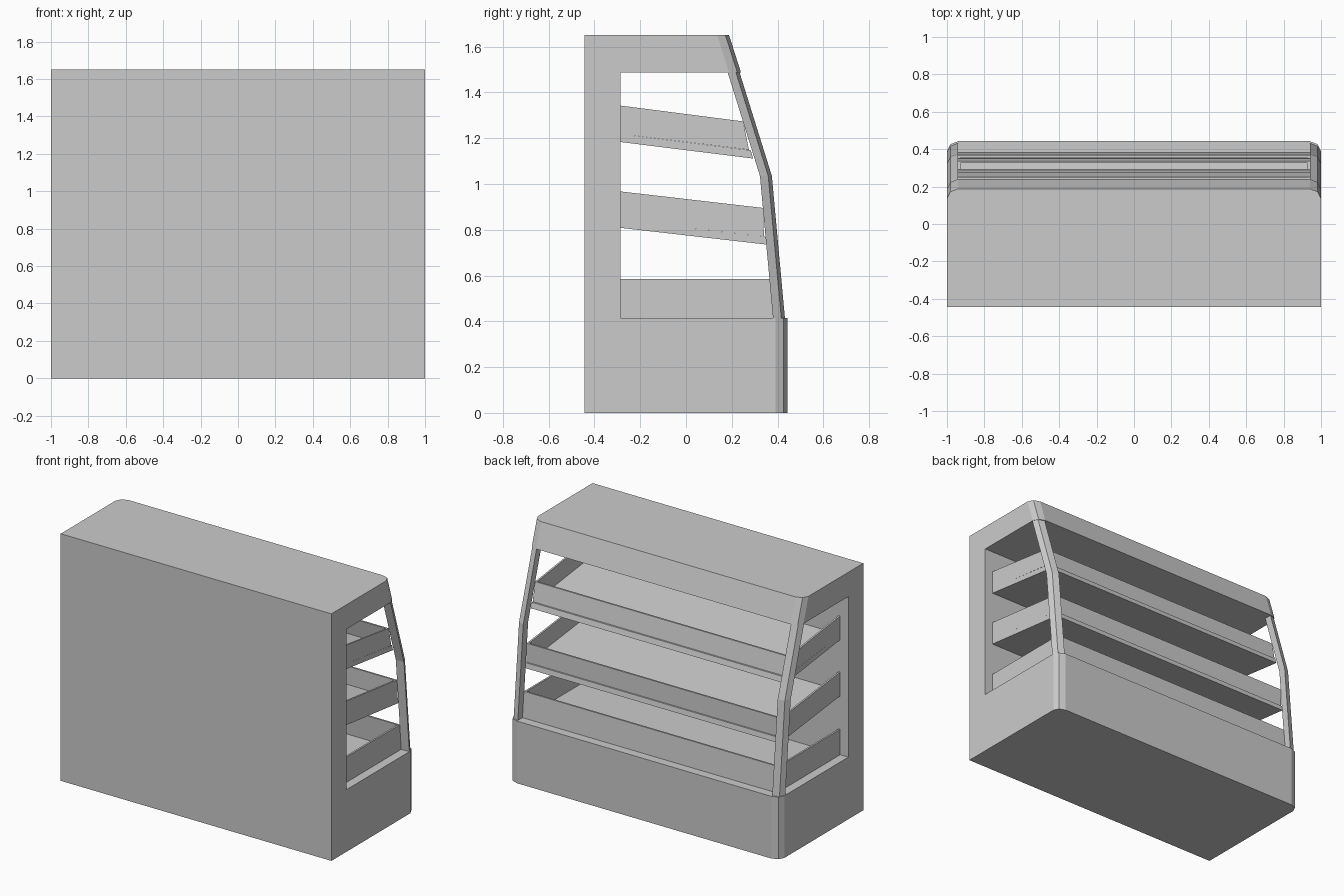
import bpy, bmesh

if "Cube" in bpy.data.objects:
    bpy.data.objects.remove(bpy.data.objects["Cube"])


def loft(name, rings, mirror=False):
    """Solid skinned through rings that share a vertex count."""
    bm = bmesh.new()
    vs = [[bm.verts.new(p) for p in r] for r in rings]
    n = len(rings[0])
    for a, b in zip(vs, vs[1:]):
        for i in range(n):
            j = (i + 1) % n
            bm.faces.new((a[i], a[j], b[j], b[i]))
    bm.faces.new(vs[0])
    bm.faces.new(vs[-1])
    bmesh.ops.recalc_face_normals(bm, faces=bm.faces)
    me = bpy.data.meshes.new(name)
    bm.to_mesh(me)
    bm.free()
    ob = bpy.data.objects.new(name, me)
    bpy.context.collection.objects.link(ob)
    if mirror:
        ob.modifiers.new("mirror", 'MIRROR').use_axis[0] = True
    return ob


def slab(name, profile, x0, x1, mirror=False):
    """Side profile (y, z) extruded along x."""
    return loft(name, [[(x, y, z) for y, z in profile] for x in (x0, x1)], mirror)


BACK, INNER, W = -0.4425, -0.285, 0.94


def corner(y):
    return [(1, y - 0.052), (0.982, y - 0.016), (W, y)]


def plan(y, z):
    c = corner(y)
    pts = [(-1, BACK), (1, BACK)] + c + [(-px, py) for px, py in reversed(c)]
    return [(px, py, z) for px, py in pts]


# Cabinet: base, solid rear panel, canopy
loft("base", [plan(0.4425, 0), plan(0.4425, 0.415)])
slab("rear_panel", [(BACK, 0.415), (INNER, 0.415), (INNER, 1.487), (BACK, 1.487)], -1, 1)
loft("canopy", [plan(0.24, 1.487), plan(0.188, 1.65)])

# Bent corner posts
loft("corner_post",
     [[(x, y, z) for x, y in corner(yo) + [(W, yo - 0.052)]]
      for yo, z in ((0.432, 0.415), (0.375, 1.035), (0.234, 1.487))], mirror=True)


def tray(name, b0, b1, t0, t1, yb, yt, th=0.012):
    """Rim walls: heights b0/t0 at the rear, b1/t1 at the open edge."""
    slab(name + "_side", [(INNER, b0), (yb, b1), (yt, t1), (INNER, t0)], W - th, W, True)
    slab(name + "_lip", [(yb - th, b1), (yb, b1), (yt, t1), (yt - th, t1)], -W + th, W - th)


# Bottom well and two sloping shelves
tray("bottom_tray", 0.415, 0.415, 0.585, 0.585, 0.383, 0.368)
tray("lower_shelf", 0.842, 0.770, 0.967, 0.895, 0.340, 0.338)
slab("lower_shelf_board", [(INNER, 0.808), (0.354, 0.735), (0.348, 0.769), (INNER, 0.842)], -W, W)
tray("upper_shelf", 1.218, 1.149, 1.342, 1.273, 0.275, 0.250)
slab("upper_shelf_board", [(INNER, 1.183), (0.293, 1.111), (0.283, 1.147), (INNER, 1.218)], -W, W)
